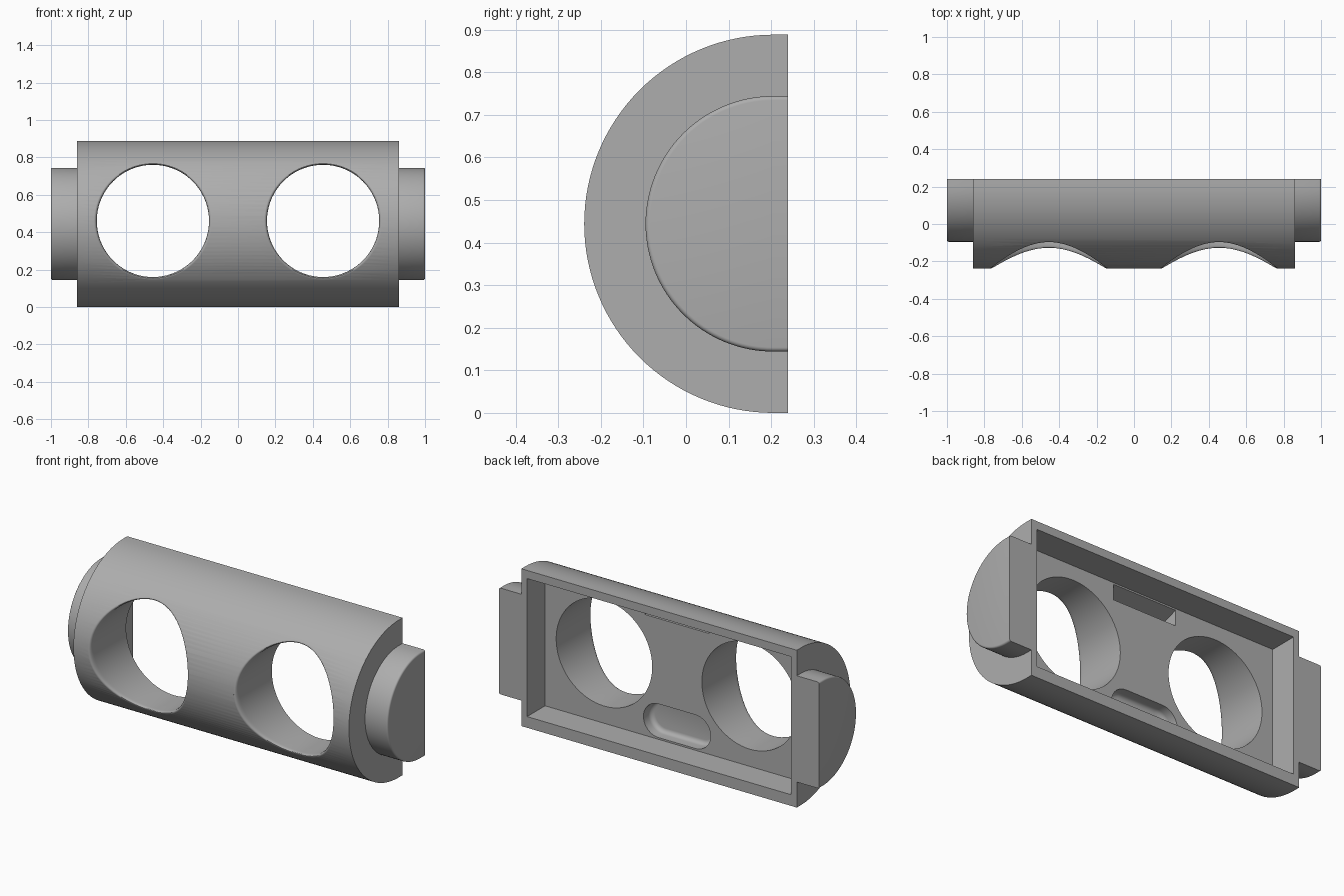
import bpy, bmesh, math

if "Cube" in bpy.data.objects:
    bpy.data.objects.remove(bpy.data.objects["Cube"])

CY, CZ, R = 0.205, 0.444, 0.444      # axis of the half round body, and its radius
BACK, BODY_X = 0.24, 0.86

grey = bpy.data.materials.new("plain grey")
grey.diffuse_color = (0.42, 0.42, 0.42, 1)
grey.use_nodes = True
grey.node_tree.nodes["Principled BSDF"].inputs["Base Color"].default_value = grey.diffuse_color


def loft(name, rings):
    """Skin a solid through rings of equal point count, closing both ends."""
    bm = bmesh.new()
    vs = [[bm.verts.new(p) for p in ring] for ring in rings]
    n = len(vs[0])
    for a, b in zip(vs, vs[1:]):
        for i in range(n):
            j = (i + 1) % n
            bm.faces.new((a[i], a[j], b[j], b[i]))
    bm.faces.new(vs[0])
    bm.faces.new(vs[-1])
    bmesh.ops.recalc_face_normals(bm, faces=bm.faces)
    me = bpy.data.meshes.new(name)
    bm.to_mesh(me)
    bm.free()
    me.materials.append(grey)
    ob = bpy.data.objects.new(name, me)
    bpy.context.collection.objects.link(ob)
    return ob


def d_ring(x, r, n=64):
    """Half circle facing front, carried straight to the flat back."""
    arc = [(x, CY - r * math.sin(math.pi * i / n), CZ + r * math.cos(math.pi * i / n))
           for i in range(n + 1)]
    return [(x, BACK, CZ + r)] + arc + [(x, BACK, CZ - r)]


def surface_y(z):
    return CY - math.sqrt(R * R - (z - CZ) ** 2)


def cut(target, cutter):
    mod = target.modifiers.new("cut", 'BOOLEAN')
    mod.operation, mod.solver, mod.object = 'DIFFERENCE', 'EXACT', cutter
    bpy.context.view_layer.objects.active = target
    bpy.ops.object.modifier_apply(modifier=mod.name)
    bpy.data.objects.remove(cutter)


def hole_cutter(cx, cz=0.46, r=0.30, flare=0.015, depth=0.03, n=72, steps=6):
    """Round through hole whose front lip is rounded along the curved surface."""
    def ring(f):
        out = []
        for i in range(n):
            a = 2 * math.pi * i / n
            rad, y = f(math.sin(a))
            out.append((cx + rad * math.cos(a), y, cz + rad * math.sin(a)))
        return out

    def lip(t):
        def f(s):
            y1 = surface_y(cz + r * s)
            y2 = surface_y(cz + (r + flare) * s)
            return (r + flare * t * t,
                    (1 - t) ** 2 * (y1 + depth) + 2 * t * (1 - t) * y1 + t * t * y2)
        return ring(f)

    return loft("hole_cutter", [ring(lambda s: (r, 0.4))]
                + [lip(k / steps) for k in range(steps + 1)]
                + [ring(lambda s: (r + flare, -0.5))])


def stadium(y, r, half=0.115, cz=0.168, n=20):
    pts = []
    for side in (1, -1):
        for i in range(n + 1):
            a = -math.pi / 2 + math.pi * i / n
            pts.append((side * (half + r * math.cos(a)), y, cz + side * r * math.sin(a)))
    return pts


def prism(name, hx, profile):
    return loft(name, [[(x, y, z) for y, z in profile] for x in (-hx, hx)])


# Half round body
body = loft("body", [d_ring(-BODY_X, R), d_ring(BODY_X, R)])

# Rectangular recess in the back
cut(body, prism("recess_cutter", 0.824,
                [(0.3, 0.063), (0.3, 0.842), (0.08, 0.842), (0.08, 0.063)]))

# Two round through holes
for cx in (-0.455, 0.455):
    cut(body, hole_cutter(cx))

# Rounded slot below, with a filleted floor
fillet = [(0.035 - 0.025 * math.sin(a), 0.07 + 0.025 * math.cos(a))
          for a in (math.pi / 2 * k / 5 for k in range(6))]
cut(body, loft("slot_cutter", [stadium(0.12, 0.095)] + [stadium(y, r) for y, r in fillet]))

# Square pocket above, with a sloping ceiling
cut(body, prism("pocket_cutter", 0.2, [(0.12, 0.833), (0.08, 0.833), (-0.02, 0.80),
                                       (-0.02, 0.745), (0.12, 0.745)]))

# Stepped end caps with a rounded outer edge
parts = [body]
for side, label in ((-1, "left"), (1, "right")):
    edge = [(0.99 + 0.01 * math.sin(a), 0.29 + 0.01 * math.cos(a))
            for a in (math.pi / 2 * k / 4 for k in range(5))]
    rings = [d_ring(side * BODY_X, 0.30)] + [d_ring(side * x, r) for x, r in edge]
    parts.append(loft("end_cap_" + label, rings))

# Smooth the curves, keep the edges sharp
for ob in parts:
    bpy.ops.object.select_all(action='DESELECT')
    ob.select_set(True)
    bpy.context.view_layer.objects.active = ob
    bpy.ops.object.shade_smooth_by_angle(angle=math.radians(32))
